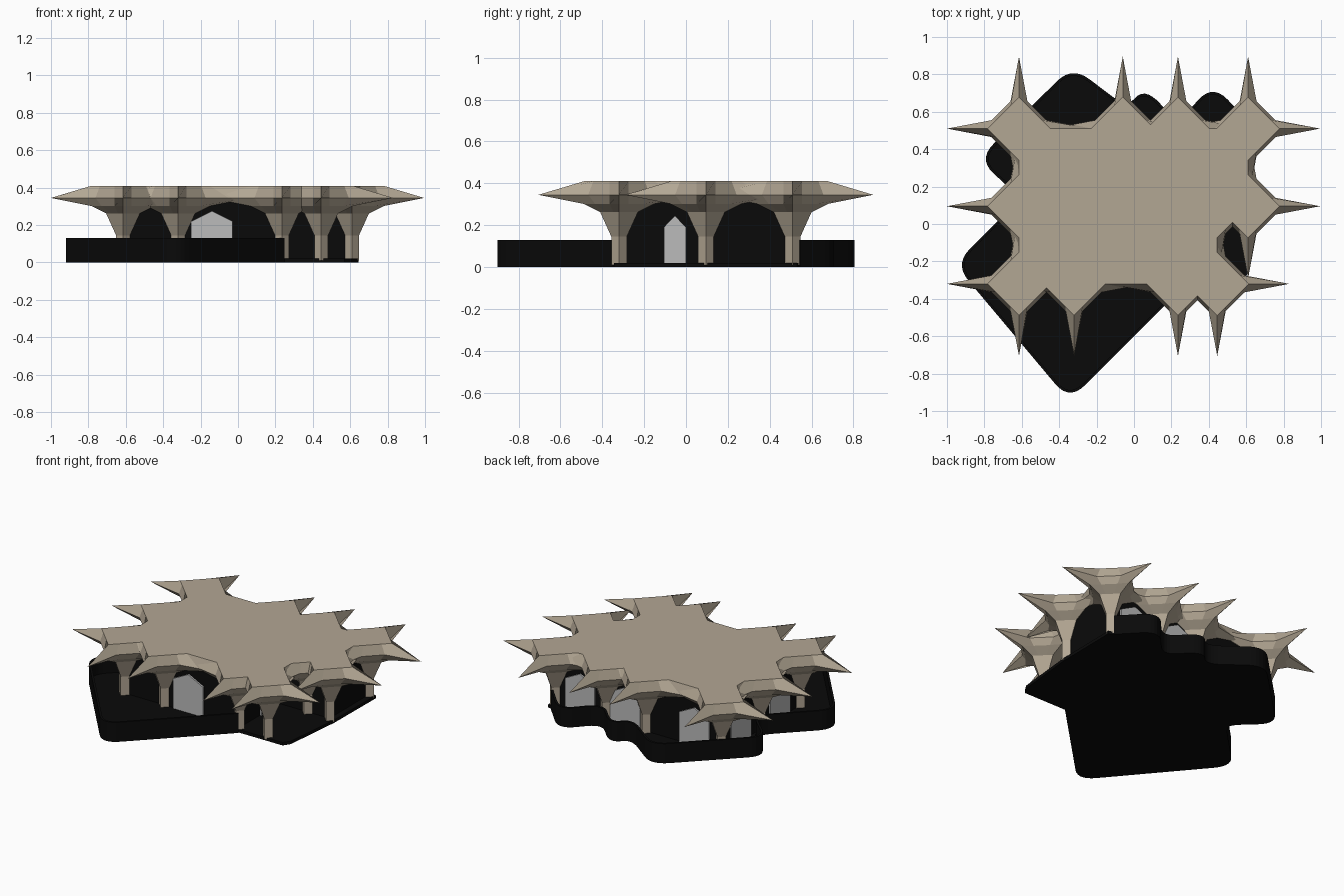
import bpy, bmesh, math
from mathutils import Vector

if "Cube" in bpy.data.objects:
    bpy.data.objects.remove(bpy.data.objects["Cube"])


def material(name, rgb):
    m = bpy.data.materials.new(name)
    m.diffuse_color = (*rgb, 1)
    m.use_nodes = True
    m.node_tree.nodes["Principled BSDF"].inputs["Base Color"].default_value = m.diffuse_color
    return m


STONE = material("sandstone", (0.45, 0.385, 0.295))
BLACK = material("black", (0.003, 0.003, 0.003))
GREY = material("grey_glass", (0.5, 0.5, 0.5))


def make(name, bm, mat):
    bmesh.ops.recalc_face_normals(bm, faces=bm.faces)
    me = bpy.data.meshes.new(name)
    bm.to_mesh(me)
    bm.free()
    me.materials.append(mat)
    ob = bpy.data.objects.new(name, me)
    bpy.context.collection.objects.link(ob)
    return ob


def loft(name, rings, mat):
    """Skin a stack of equal-length point rings and cap both ends."""
    bm = bmesh.new()
    vs = [[bm.verts.new(p) for p in ring] for ring in rings]
    n = len(rings[0])
    for a, b in zip(vs, vs[1:]):
        for i in range(n):
            j = (i + 1) % n
            bm.faces.new((a[i], a[j], b[j], b[i]))
    bm.faces.new(vs[0][::-1])
    bm.faces.new(vs[-1])
    return make(name, bm, mat)


def prism(name, pts, z0, z1, mat):
    return loft(name, [[(x, y, z) for x, y in pts] for z in (z0, z1)], mat)


# Star columns: diamond shaft flaring into a four-spiked capital
PROFILE = [  # height, tip radius, shoulder along, shoulder across
    (0.01, 0.037, 0.026, 0.011), (0.145, 0.037, 0.026, 0.011),
    (0.262, 0.09, 0.063, 0.027), (0.302, 0.17, 0.115, 0.045),
    (0.345, 0.385, 0.147, 0.045), (0.41, 0.168, 0.123, 0.045)]


def star_ring(cx, cy, z, tip, a, b):
    pts = []
    for k in range(4):
        c, s = round(math.cos(k * math.pi / 2)), round(math.sin(k * math.pi / 2))
        for u, v in ((a, -b), (tip, 0), (a, b)):
            pts.append((cx + u * c - v * s, cy + u * s + v * c, z))
    return pts


W, E, S, N, MID = -0.615, 0.61, -0.32, 0.51, 0.095
columns = [(W, N), (-0.06, N), (0.235, N), (E, N), (W, MID), (0.445, MID),
           (E, MID), (W, S), (-0.32, S), (0.235, S), (0.445, S)]
for i, (x, y) in enumerate(columns):
    loft(f"star_column_{i + 1}", [star_ring(x, y, *p) for p in PROFILE], STONE)


# Roof slab with a sloping edge
def roof_outline(o, z):
    return [(W - o, S - o, z), (0.445 + o, S - o, z), (0.445 + o, MID - o, z),
            (E + o, MID - o, z), (E + o, N + o, z), (W - o, N + o, z)]


loft("roof_slab", [roof_outline(0.022, 0.345), roof_outline(0, 0.41)], STONE)

# Dark hall behind the arches, open porch at the front right corner
g = 0.005
prism("hall_walls", [(W + g, S + g), (0.235, S + g), (0.235, MID + g),
                     (E - g, MID + g), (E - g, N - g), (W + g, N - g)],
      0.005, 0.37, BLACK)


# Rounded plan outline
def rounded(pts, setback=0.11, steps=7):
    out = [pts[0]]
    for p, c, q in zip(pts, pts[1:], pts[2:]):
        p, c, q = Vector(p), Vector(c), Vector(q)
        d1 = min(setback, 0.45 * (p - c).length)
        d2 = min(setback, 0.45 * (q - c).length)
        a, b = c + (p - c).normalized() * d1, c + (q - c).normalized() * d2
        for i in range(steps + 1):
            t = i / steps
            out.append(tuple(a * (1 - t) ** 2 + c * 2 * t * (1 - t) + b * t * t))
    return out + [pts[-1]]


edge = rounded([(0.245, -0.345), (-0.345, -0.935), (-0.95, -0.215),
                (-0.62, 0.115), (-0.64, 0.18), (-0.825, 0.345), (-0.33, 0.835),
                (-0.04, 0.615), (0.06, 0.72), (0.235, 0.53), (0.42, 0.74),
                (0.61, 0.54)])

# Floor plate
prism("floor_plate", edge + [(0.645, 0.53), (0.64, 0.1), (0.6, -0.3), (0.57, -0.345)],
      0, 0.02, BLACK)

# Low parapet around the floor
bm = bmesh.new()
low = [bm.verts.new((x, y, 0)) for x, y in edge]
high = [bm.verts.new((x, y, 0.13)) for x, y in edge]
for i in range(len(edge) - 1):
    bm.faces.new((low[i], low[i + 1], high[i + 1], high[i]))
parapet = make("parapet", bm, BLACK)
sol = parapet.modifiers.new("thickness", 'SOLIDIFY')
sol.thickness = 0.014
sol.offset = 0


# Gabled window panels set against the hall walls
def panel(name, centre, half, peak, plane, axis):
    shape = [(-half, 0.02), (half, 0.02), (half, peak - 0.055), (0, peak),
             (-half, peak - 0.055)]
    rings = []
    for d in (-0.006, 0.006):
        rings.append([(centre + u, plane + d, z) if axis == 'x'
                      else (plane + d, centre + u, z) for u, z in shape])
    loft(name, rings, GREY)


panel("front_window", -0.14, 0.11, 0.275, S, 'x')
panel("porch_window", -0.053, 0.053, 0.245, 0.24, 'y')
for i, x in enumerate((-0.42, 0.0875, 0.4225)):
    panel(f"back_window_{i + 1}", x, 0.11, 0.275, N, 'x')
for i, y in enumerate((0.3, -0.11)):
    panel(f"left_window_{i + 1}", y, 0.105, 0.275, W, 'y')
